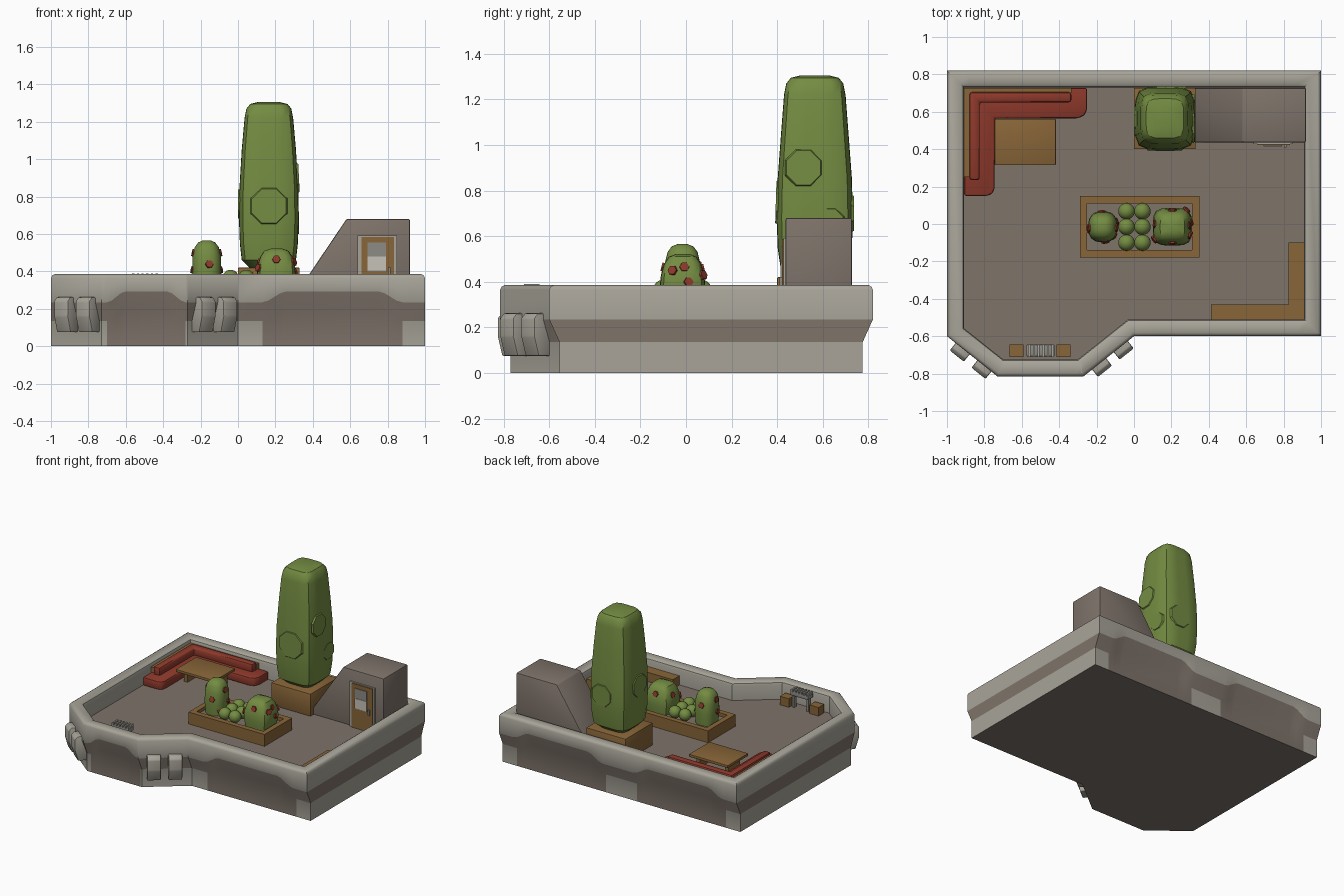
import bpy, bmesh, math
from mathutils import Matrix, Vector

if "Cube" in bpy.data.objects:
    bpy.data.objects.remove(bpy.data.objects["Cube"])

def mat(name, rgb):
    m = bpy.data.materials.new(name)
    m.diffuse_color = [(c / 255 / 12.92 if c < 10 else ((c / 255 + .055) / 1.055) ** 2.4) for c in rgb] + [1]
    m.use_nodes = True
    m.node_tree.nodes["Principled BSDF"].inputs["Base Color"].default_value = m.diffuse_color
    return m

STONE = mat("pale stone", (168, 164, 153))
WALL = mat("brown grey wall", (126, 115, 106))
WOOD = mat("wood", (136, 101, 56))
RED = mat("red cushion", (143, 57, 43))
GREEN = mat("leaf green", (116, 140, 66))
METAL = mat("grey metal", (140, 139, 133))
PANE = mat("light pane", (198, 194, 184))
FLOOR = 0.25

def finish(bm, name, *mats):
    bmesh.ops.recalc_face_normals(bm, faces=bm.faces)
    me = bpy.data.meshes.new(name)
    bm.to_mesh(me)
    bm.free()
    ob = bpy.data.objects.new(name, me)
    for m in mats:
        me.materials.append(m)
    bpy.context.collection.objects.link(ob)
    return ob

def prism(name, pts, a, b, m, axis='z', bevel=0, matrix=None):
    """Extrude a 2D outline along z (or an x-z outline along y)."""
    bm = bmesh.new()
    at = (lambda p, h: (p[0], p[1], h)) if axis == 'z' else (lambda p, h: (p[0], h, p[1]))
    lo = [bm.verts.new(at(p, a)) for p in pts]
    hi = [bm.verts.new(at(p, b)) for p in pts]
    bm.faces.new(lo)
    bm.faces.new(hi)
    for i in range(len(pts)):
        j = (i + 1) % len(pts)
        bm.faces.new((lo[i], lo[j], hi[j], hi[i]))
    bmesh.ops.recalc_face_normals(bm, faces=bm.faces)
    if bevel:
        bmesh.ops.bevel(bm, geom=list(bm.edges), offset=bevel, segments=2, profile=.5, affect='EDGES')
    if matrix:
        bm.transform(matrix)
    return finish(bm, name, m)

def box(name, x0, x1, y0, y1, z0, z1, m, bevel=0):
    return prism(name, [(x0, y0), (x1, y0), (x1, y1), (x0, y1)], z0, z1, m, bevel=bevel)

def loft(name, cx, cy, rings, m, power=4, n=24):
    """Stack rounded-square rings given as (z, half width, half depth)."""
    bm = bmesh.new()
    loops = []
    for z, w, d in rings:
        loop = []
        for i in range(n):
            t = 2 * math.pi * i / n
            c, s = math.cos(t), math.sin(t)
            r = (abs(c) ** power + abs(s) ** power) ** (-1 / power)
            loop.append(bm.verts.new((cx + w * r * c, cy + d * r * s, z)))
        loops.append(loop)
    for A, B in zip(loops, loops[1:]):
        for i in range(n):
            j = (i + 1) % n
            bm.faces.new((A[i], A[j], B[j], B[i]))
    bm.faces.new(loops[0])
    bm.faces.new(loops[-1])
    return finish(bm, name, m)

def plate(name, pos, normal, r, m, sides=8, depth=.012):
    """Thin polygon plate facing along a normal."""
    bm = bmesh.new()
    bmesh.ops.create_cone(bm, cap_ends=True, segments=sides, radius1=r, radius2=r * .92, depth=depth)
    q = Vector(normal).to_track_quat('Z', 'Y').to_matrix().to_4x4()
    bm.transform(Matrix.Translation(pos) @ q @ Matrix.Rotation(math.pi / sides, 4, 'Z'))
    return finish(bm, name, m)

# --- Roof shell: outline with arched overhang on front and back walls
ARCHES = [(-.70, -.28, .10, -1), (.13, .88, .13, -1), (-.88, -.13, .13, 1), (.13, .88, .13, 1)]

def arch_xs(a, b, r):
    return [a + r * i / 4 for i in range(5)] + [b - r + r * i / 4 for i in range(5)]

F, B = -.815, .82
outline = [(-1, B), (-1, -.6), (-.73, F)]
outline += [(x, F) for x in arch_xs(-.70, -.28, .10)] + [(-.27, F), (0, -.6)]
outline += [(x, -.6) for x in arch_xs(.13, .88, .13)] + [(1, -.6), (1, B)]
outline += [(x, B) for x in reversed(arch_xs(-.88, -.13, .13) + arch_xs(.13, .88, .13))]

def rise(x, y):
    for a, b, r, side in ARCHES:
        if side * y > 0 and a < x < b:
            t = min(1, (x - a) / r, (b - x) / r)
            return t * t * (3 - 2 * t)
    return 0

def inset(d):
    out = []
    for i, p in enumerate(outline):
        p0, p, p1 = Vector(outline[i - 1]), Vector(p), Vector(outline[(i + 1) % len(outline)])
        e0, e1 = (p - p0).normalized(), (p1 - p).normalized()
        n0, n1 = Vector((e0.y, -e0.x)), Vector((e1.y, -e1.x))
        out.append(p - (n0 + n1) / (1 + n0.dot(n1)) * d)
    return out

def shell():
    bm = bmesh.new()
    base = [(x, y - math.copysign(.045, y)) for x, y in outline]
    high = [.235 + .058 * rise(x, y) for x, y in outline]
    rings = [[(x, y, 0) for x, y in base],
             [(x, y, h - .1) for (x, y), h in zip(base, high)],
             [(x, y, h) for (x, y), h in zip(outline, high)]]
    for d, z in ((0, .365), (.006, .378), (.018, .385), (.07, .385), (.085, .375), (.09, .36), (.09, FLOOR)):
        rings.append([(p.x, p.y, z) for p in inset(d)])
    rings = [[bm.verts.new(p) for p in r] for r in rings]
    n = len(outline)
    for k, (lo, hi) in enumerate(zip(rings, rings[1:])):
        for i in range(n):
            j = (i + 1) % n
            f = bm.faces.new((lo[i], lo[j], hi[j], hi[i]))
            mx, my = (Vector(outline[i]) + Vector(outline[j])) / 2
            f.material_index = int(k == 1 or (k == 0 and rise(mx, my) > 0))
    for r in (rings[0], rings[-1]):
        bm.faces.new(r).material_index = 1
    finish(bm, "roof_shell", STONE, WALL)

shell()

# --- Brackets on the two diagonal front walls
prof = [(-.06, .262), (.03, .262), (.05, .24), (.05, .16), (.025, .075), (-.06, .075)]
for p, q in (((-1, -.6), (-.73, F)), ((-.27, F), (0, -.6))):
    p, q = Vector(p), Vector(q)
    e = (q - p).normalized()
    for t in (.31, .74):
        c = p.lerp(q, t)
        M = Matrix.Translation((c.x, c.y, 0)) @ Matrix.Rotation(math.atan2(-e.x, e.y), 4, 'Z')
        prism("wall_bracket", prof, -.048, .048, STONE, 'y', .007, M)

# --- Stair housing with door
prism("stair_house", [(.29, FLOOR), (.92, FLOOR), (.92, .68), (.58, .68)], .437, .728, WALL, 'y', .008)
box("door_frame", .64, .85, .428, .44, FLOOR, .592, STONE)
box("door", .66, .835, .422, .43, FLOOR, .585, WOOD)
box("door_window", .692, .79, .417, .424, .40, .555, METAL)
box("door_window_glint", .692, .79, .414, .419, .405, .48, PANE)
box("door_handle", .803, .815, .41, .424, .38, .42, METAL)

# --- Tall tree in its planter
box("tree_planter", 0, .33, .40, .728, FLOOR, .42, WOOD, .004)
loft("tall_tree", .165, .565,
     [(.41, .09, .09), (.43, .115, .115), (.46, .145, .15), (.55, .155, .163), (.68, .16, .167), (.85, .157, .163),
      (1.05, .145, .148), (1.22, .13, .135), (1.27, .12, .125), (1.295, .10, .105), (1.305, .06, .065)], GREEN, 5)
for pos, nrm, r in (((.165, .40, .75), (0, -1, .03), .108), ((.32, .515, .9), (1, 0, .05), .088),
                    ((.32, .63, .66), (1, 0, 0), .07), ((.007, .55, .76), (-1, 0, 0), .09),
                    ((.20, .73, .7), (0, 1, 0), .09)):
    plate("leaf_patch", pos, nrm, r, GREEN)

# --- Central planter with bushes
box("planter_soil", -.26, .32, -.15, .12, FLOOR, .315, WALL)
for x0, x1, y0, y1 in ((-.29, .35, -.18, -.14), (-.29, .35, .11, .15), (-.29, -.25, -.14, .11), (.31, .35, -.14, .11)):
    box("planter_side", x0, x1, y0, y1, FLOOR, .34, WOOD)
loft("tall_bush", -.167, -.015, [(.30, .07, .075), (.40, .078, .083), (.48, .076, .078), (.53, .064, .066),
                                 (.555, .045, .048), (.566, .02, .02)], GREEN, 2.6)
loft("wide_bush", .205, -.015, [(.30, .09, .09), (.38, .104, .1), (.43, .1, .095), (.48, .085, .08),
                                (.51, .065, .06), (.522, .03, .03)], GREEN, 4)
for x in (-.04, .045):
    for y in (-.1, -.015, .068):
        bm = bmesh.new()
        bmesh.ops.create_icosphere(bm, subdivisions=3, radius=.044, matrix=Matrix.Translation((x, y, .365)))
        finish(bm, "round_shrub", GREEN)
# red blossoms: angle, height, radius around each bush
for cx, spots in ((-.167, ((-80, .44, .082), (-5, .5, .074), (185, .5, .074), (190, .41, .079), (95, .47, .08),
                           (20, .41, .08), (-40, .36, .08))),
                  (.205, ((-90, .465, .088), (-145, .42, .12), (-25, .45, .106), (15, .40, .105), (90, .46, .09),
                          (170, .45, .096), (50, .43, .12), (5, .465, .09)))):
    for ang, z, r in spots:
        c, s = math.cos(math.radians(ang)), math.sin(math.radians(ang))
        plate("blossom", (cx + r * c, -.015 + r * s, z), (c, s, .25), .023, RED, 6, .01)

# --- Corner sofa and table
prism("sofa_seat", [(-.908, .728), (-.908, .15), (-.785, .15), (-.757, .162), (-.745, .19), (-.745, .565),
                    (-.30, .565), (-.265, .58), (-.25, .615), (-.25, .728)], FLOOR, .315, RED, bevel=.012)
prism("sofa_back", [(-.88, .705), (-.88, .235), (-.825, .235), (-.825, .65), (-.335, .65), (-.335, .705)],
      .30, .372, RED, bevel=.014)
prism("sofa_rail", [(-.908, .728), (-.908, .25), (-.875, .25), (-.875, .70), (-.335, .70), (-.335, .728)],
      FLOOR, .355, WOOD)
box("table_top", -.745, -.418, .315, .562, .335, .355, WOOD, .003)
for x in (-.70, -.46):
    box("table_leg", x - .015, x + .015, .37, .51, FLOOR, .337, WOOD)

# --- Corner bench
box("bench_front", .412, .908, -.51, -.43, FLOOR, .32, WOOD)
box("bench_side", .825, .908, -.43, -.10, FLOOR, .32, WOOD)

# --- Grill between two wooden stools
box("stool_left", -.665, -.59, -.71, -.643, FLOOR, .315, WOOD)
box("stool_right", -.415, -.34, -.71, -.643, FLOOR, .315, WOOD)
box("grill_body", -.575, -.425, -.708, -.645, .345, .375, METAL, .004)
for x in (-.56, -.535, -.51, -.485, -.46, -.435):
    box("grill_bar", x - .006, x + .006, -.71, -.643, .372, .39, STONE)
for x in (-.56, -.44):
    box("grill_leg", x - .008, x + .008, -.69, -.66, FLOOR, .35, METAL)

# --- Smooth rounded parts, keep hard edges
for ob in bpy.context.scene.objects:
    ob.select_set(True)
    bpy.context.view_layer.objects.active = ob
bpy.ops.object.shade_smooth_by_angle(angle=math.radians(35))
